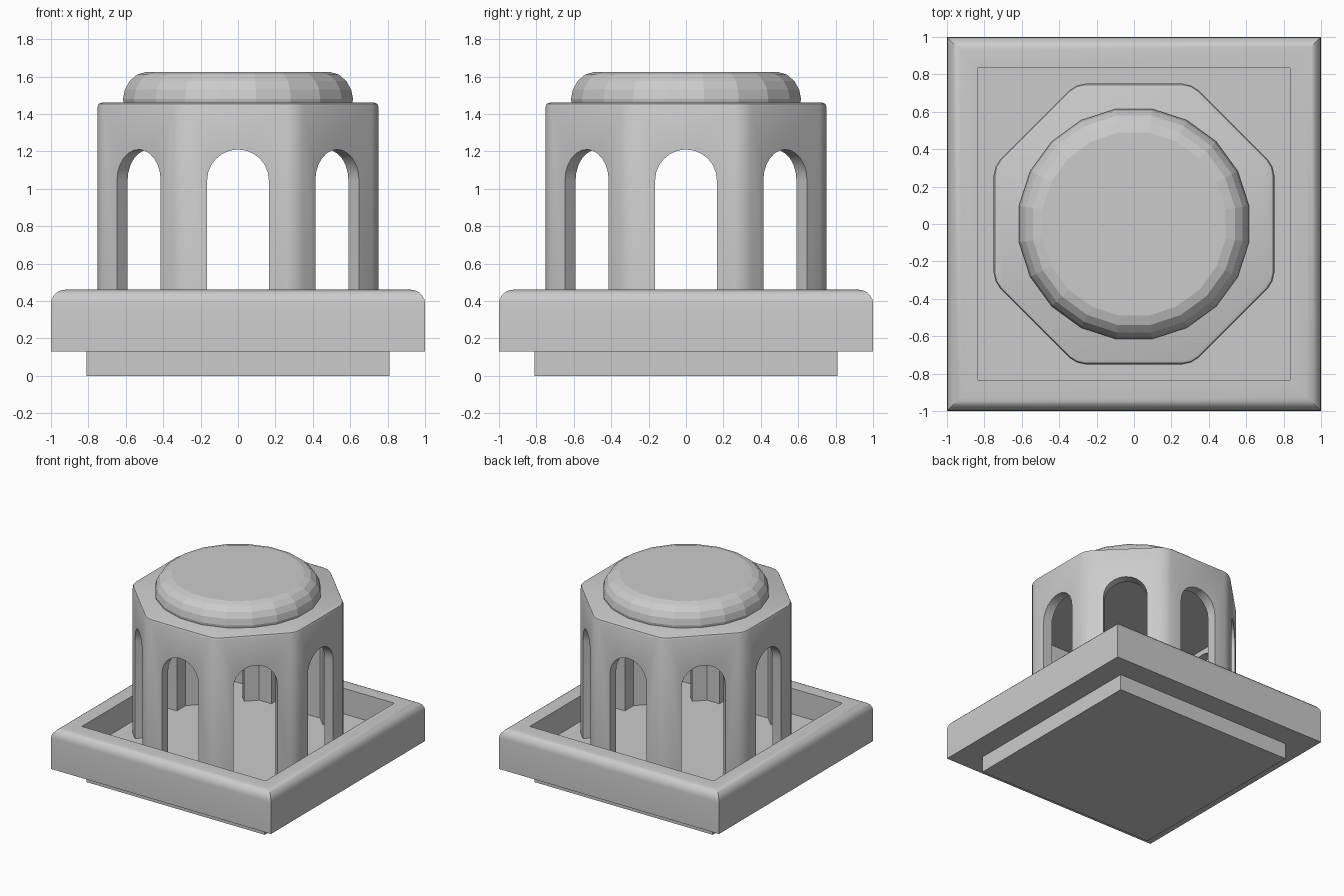
import bpy, bmesh
from math import pi, cos, sin

if "Cube" in bpy.data.objects:
    bpy.data.objects.remove(bpy.data.objects["Cube"])


def make_object(name, bm):
    bmesh.ops.recalc_face_normals(bm, faces=bm.faces[:])
    mesh = bpy.data.meshes.new(name)
    bm.to_mesh(mesh)
    bm.free()
    ob = bpy.data.objects.new(name, mesh)
    bpy.context.collection.objects.link(ob)
    return ob


def loft(sides, profile):
    """Stack regular polygons (apothem, z), faces square to the axes, ends capped."""
    bm = bmesh.new()
    rings = []
    for apothem, z in profile:
        r = apothem / cos(pi / sides)
        rings.append([bm.verts.new((r * cos(2 * pi * (i + 0.5) / sides),
                                    r * sin(2 * pi * (i + 0.5) / sides), z))
                      for i in range(sides)])
    for a, b in zip(rings, rings[1:]):
        for i in range(sides):
            j = (i + 1) % sides
            bm.faces.new((a[i], a[j], b[j], b[i]))
    bm.faces.new(rings[0])
    bm.faces.new(rings[-1])
    return bm


def arch_cutter(angle, half=0.165, bottom=0.1, spring=1.045, segs=12):
    """Arched prism running right through the pavilion."""
    outline = [(-half, bottom), (half, bottom)]
    outline += [(half * cos(pi * i / segs), spring + half * sin(pi * i / segs))
                for i in range(segs + 1)]
    bm = bmesh.new()
    ends = [[bm.verts.new((x * cos(angle) - y * sin(angle),
                           x * sin(angle) + y * cos(angle), z)) for x, z in outline]
            for y in (-1.2, 1.2)]
    n = len(outline)
    for i in range(n):
        j = (i + 1) % n
        bm.faces.new((ends[0][i], ends[0][j], ends[1][j], ends[1][i]))
    bm.faces.new(ends[0])
    bm.faces.new(ends[1])
    return make_object("arch_cutter", bm)


def cut(target, cutter):
    mod = target.modifiers.new("cut", 'BOOLEAN')
    mod.operation = 'DIFFERENCE'
    mod.solver = 'EXACT'
    mod.object = cutter
    cutter.hide_render = True
    bpy.context.view_layer.objects.active = target
    bpy.ops.object.modifier_apply(modifier=mod.name)
    bpy.data.objects.remove(cutter)


def smooth(ob, angle):
    bpy.ops.object.select_all(action='DESELECT')
    ob.select_set(True)
    bpy.context.view_layer.objects.active = ob
    bpy.ops.object.shade_smooth_by_angle(angle=angle)


# Foot slab
make_object("foot_slab", loft(4, [(0.81, 0), (0.81, 0.14)]))

# Square tray with rounded top rim and sunken floor
R = 0.075
rim = [(1 - R + R * cos(pi / 2 * i / 5), 0.46 - R + R * sin(pi / 2 * i / 5)) for i in range(6)]
tray = make_object("tray", loft(4, [(1, 0.13)] + rim + [(0.835, 0.46), (0.835, 0.25)]))
smooth(tray, 0.5)

# Octagonal pavilion with softened corners
bm = loft(8, [(0.75, 0.24), (0.75, 1.46)])
uprights = [e for e in bm.edges if abs(e.verts[0].co.z - e.verts[1].co.z) > 0.5]
bmesh.ops.bevel(bm, geom=uprights, offset=0.05, segments=2, profile=0.5, affect='EDGES')
top_edges = [e for e in bm.edges if all(v.co.z > 1.4 for v in e.verts)]
bmesh.ops.bevel(bm, geom=top_edges, offset=0.02, segments=2, profile=0.5, affect='EDGES')
pavilion = make_object("pavilion", bm)

# Hollow inside and eight arches
cut(pavilion, make_object("hollow_cutter", loft(8, [(0.67, 0.1), (0.67, 1.25)])))
for k in range(4):
    cut(pavilion, arch_cutter(k * pi / 4))
smooth(pavilion, 0.4)

# Low flattened dome
make_object("dome_cap", loft(20, [(0.61, 1.45), (0.615, 1.48), (0.605, 1.53),
                                  (0.58, 1.575), (0.54, 1.61), (0.49, 1.625)]))
